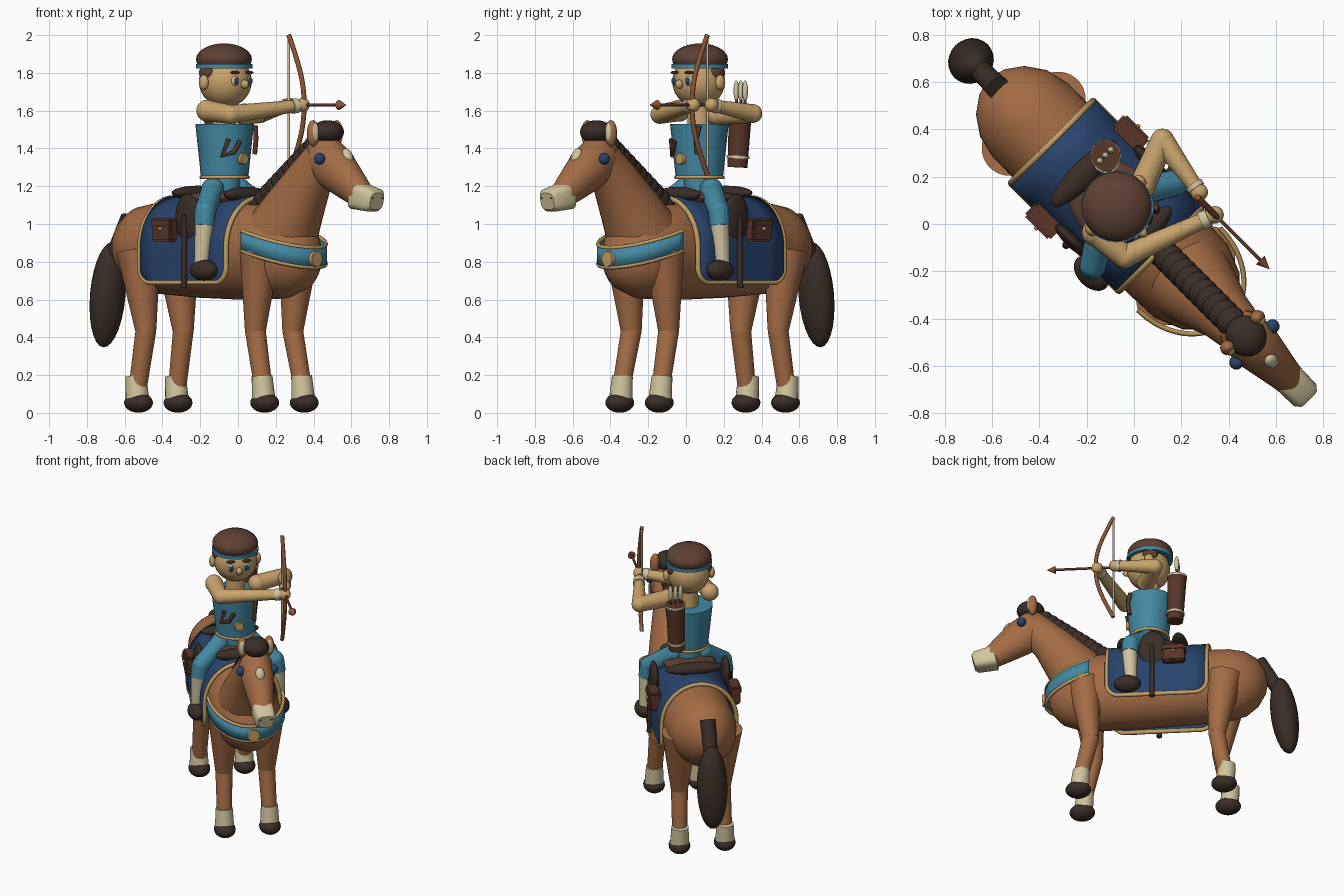
import bpy, bmesh, math
from mathutils import Vector, Matrix

if "Cube" in bpy.data.objects:
    bpy.data.objects.remove(bpy.data.objects["Cube"])

# Local frame: +x is the horse's forward, +y its left; everything is turned at the end.
COLORS = {
    "chestnut": (.37, .15, .06), "teal": (.055, .25, .36), "navy": (.022, .055, .15),
    "skin": (.58, .37, .15), "cream": (.64, .55, .34), "dark_mane": (.042, .026, .02),
    "hair_brown": (.11, .052, .032), "gold": (.54, .34, .12), "leather": (.10, .036, .021),
    "bow_wood": (.26, .09, .035)}
MATS = {}
for n, c in COLORS.items():
    MATS[n] = bpy.data.materials.new(n)
    MATS[n].diffuse_color = (*c, 1)


def finish(name, bm, mat, matrix=Matrix()):
    bmesh.ops.recalc_face_normals(bm, faces=bm.faces)
    me = bpy.data.meshes.new(name)
    bm.to_mesh(me)
    bm.free()
    me.materials.append(MATS[mat])
    ob = bpy.data.objects.new(name, me)
    ob.matrix_basis = matrix
    bpy.context.collection.objects.link(ob)
    return ob


def ball(name, loc, rad, mat, pitch=0, yaw=0):
    bm = bmesh.new()
    bmesh.ops.create_uvsphere(bm, u_segments=24, v_segments=14, radius=1)
    r = rad if isinstance(rad, tuple) else (rad,) * 3
    bmesh.ops.scale(bm, vec=r, verts=bm.verts)
    rot = Matrix.Rotation(yaw, 4, 'Z') @ Matrix.Rotation(pitch, 4, 'Y')
    return finish(name, bm, mat, Matrix.Translation(loc) @ rot)


def limb(name, a, b, r1, r2, mat):
    a, b = Vector(a), Vector(b)
    bm = bmesh.new()
    bmesh.ops.create_cone(bm, cap_ends=True, segments=24, radius1=r1, radius2=r2, depth=(b - a).length)
    rot = (b - a).to_track_quat('Z', 'Y').to_matrix().to_4x4()
    return finish(name, bm, mat, Matrix.Translation((a + b) / 2) @ rot)


def box(name, loc, size, mat, bevel=.01):
    bm = bmesh.new()
    bmesh.ops.create_cube(bm, size=1)
    bmesh.ops.scale(bm, vec=size, verts=bm.verts)
    bmesh.ops.bevel(bm, geom=bm.edges[:], offset=bevel, segments=2, affect='EDGES')
    return finish(name, bm, mat, Matrix.Translation(loc))


def grid(name, rows, mat, thick=0, closed=False):
    bm = bmesh.new()
    vs = [[bm.verts.new(p) for p in row] for row in rows]
    m = len(rows[0])
    for r in range(len(rows) - 1):
        for i in range(m if closed else m - 1):
            j = (i + 1) % m
            bm.faces.new((vs[r][i], vs[r][j], vs[r + 1][j], vs[r + 1][i]))
    if closed:
        bm.faces.new(vs[0])
        bm.faces.new(vs[-1])
    ob = finish(name, bm, mat)
    if thick:
        mod = ob.modifiers.new("thickness", 'SOLIDIFY')
        mod.thickness, mod.offset = thick, 0
    return ob


def loft(name, secs, mat, tilt=0, power=1, n=32):
    """Oval rings (x, z, half width, half height) tilted in the side plane."""
    t, rows = math.radians(tilt), []
    sp = lambda a: math.copysign(abs(a) ** power, a)
    for x, z, ry, rz in secs:
        ang = [2 * math.pi * i / n for i in range(n)]
        rows.append([(x - math.sin(t) * rz * sp(math.sin(a)), ry * sp(math.cos(a)),
                      z + math.cos(t) * rz * sp(math.sin(a))) for a in ang])
    return grid(name, rows, mat, closed=True)


def tube(name, pts, r, mat, cyclic=False, smooth=False):
    cu = bpy.data.curves.new(name, 'CURVE')
    cu.dimensions, cu.bevel_depth, cu.bevel_resolution, cu.use_fill_caps = '3D', r, 2, True
    s = cu.splines.new('NURBS' if smooth else 'POLY')
    s.points.add(len(pts) - 1)
    for p, q in zip(s.points, pts):
        p.co = (*q, 1)
    s.use_cyclic_u = cyclic
    if smooth:
        s.use_endpoint_u, s.order_u = True, 3
    cu.materials.append(MATS[mat])
    ob = bpy.data.objects.new(name, cu)
    bpy.context.collection.objects.link(ob)
    return ob


# Horse body, neck, head, muzzle
loft("horse_body", [(-.867, .88, .01, .01), (-.85, .88, .075, .08), (-.80, .88, .145, .16),
     (-.72, .875, .2, .215), (-.62, .87, .222, .238), (-.3, .86, .225, .25), (0, .86, .225, .26),
     (.2, .855, .225, .255), (.34, .845, .22, .24), (.46, .835, .17, .19), (.53, .83, .1, .11),
     (.555, .83, .01, .01)], "chestnut")
loft("horse_neck", [(.3, .9, .2, .21), (.42, 1.08, .16, .165), (.53, 1.23, .12, .13),
     (.65, 1.36, .1, .11)], "chestnut", 53)
loft("horse_head", [(.555, 1.42, .01, .01), (.58, 1.4, .07, .08), (.64, 1.355, .105, .125),
     (.74, 1.285, .105, .12), (.85, 1.205, .083, .093), (.94, 1.14, .066, .068)], "chestnut", -36)
loft("horse_muzzle", [(.89, 1.155, .05, .055), (.9, 1.15, .07, .074), (1.02, 1.125, .066, .062),
     (1.04, 1.12, .05, .045)], "cream", -14, .6)
ball("forehead_blaze", (.82, 0, 1.36), (.025, .03, .045), "cream", -.5)
ball("forelock", (.67, 0, 1.487), (.09, .085, .062), "dark_mane")
for i in range(11):
    k = i / 10
    ball("mane_tuft", (.17 + .41 * k, 0, 1.10 + .31 * k), (.065, .064, .062), "dark_mane")
limb("tail_dock", (-.81, 0, 1.03), (-.93, 0, .83), .05, .045, "dark_mane")
ball("tail", (-.975, 0, .625), (.088, .1, .28), "dark_mane", .12)

for s in (1, -1):
    ball("horse_eye", (.72, s * .108, 1.345), .03, "navy")
    ball("nostril", (1.035, s * .036, 1.14), .012, "dark_mane")
    ball("horse_ear", (.65, s * .088, 1.48), (.032, .034, .07), "chestnut")
    ball("inner_ear", (.668, s * .09, 1.485), (.018, .022, .05), "cream")
    # Legs: thigh, shank, sock, hoof
    for part, top, knee, foot, r in (("front", .31, .27, .34, .108), ("hind", -.6, -.55, -.605, .118)):
        limb(part + "_upper_leg", (top, s * .145, .86), (knee, s * .14, .435), r, .056, "chestnut")
        ball(part + "_knee", (knee, s * .14, .435), .055, "chestnut")
        limb(part + "_lower_leg", (knee, s * .14, .435), (foot, s * .148, .12), .055, .048, "chestnut")
        limb(part + "_sock", (foot - .012, s * .148, .195), (foot, s * .148, .075), .055, .062, "cream")
        ball(part + "_hoof", (foot + .008, s * .148, .054), (.083, .07, .053), "dark_mane")

# Saddle blanket with rounded corners and piping
S, R, X0, X1 = .58, .08, -.49, .155


def blanket_point(d, x):
    a = abs(d)
    t = min(a, .4) / .4 * math.pi / 2
    return (x, math.copysign(.245 * math.sin(t), d), .87 + .268 * math.cos(t) - max(a - .4, 0))


ds = [S * math.sin(math.pi / 2 * i / 24) for i in range(-24, 25)]
inset = [R - math.sqrt(max(0, R * R - max(0, abs(d) - S + R) ** 2)) for d in ds]
grid("saddle_blanket", [[blanket_point(d, X0 + e + (X1 - X0 - 2 * e) * j / 6) for j in range(7)]
     for d, e in zip(ds, inset)], "navy", .02)
border = [blanket_point(d, X0 + e) for d, e in zip(ds, inset)]
border += [blanket_point(d, X1 - e) for d, e in reversed(list(zip(ds, inset)))]
tube("blanket_trim", border, .014, "gold", True)

# Breast strap
arc = [math.radians(-90 + 6 * i) for i in range(31)]
strap = [[(.27 + .3 * math.cos(t), .245 * math.sin(t), .912 - .09 * math.cos(t) + h)
          for t in arc] for h in (-.052, .052)]
grid("breast_strap", strap, "teal", .016)
for row in strap:
    tube("breast_strap_trim", row, .011, "gold")
limb("breast_medal", (.56, 0, .815), (.592, 0, .815), .045, .04, "gold")

# Saddle, bags, stirrups
ball("saddle_seat", (-.12, 0, 1.135), (.22, .17, .045), "hair_brown")
ball("saddle_cantle", (-.3, 0, 1.165), (.055, .19, .038), "dark_mane")
ball("saddle_pommel", (.06, 0, 1.155), (.05, .16, .042), "dark_mane")
for s in (1, -1):
    ball("saddle_flap", (-.14, s * .235, 1.03), (.09, .03, .13), "dark_mane")
    limb("stirrup_leather", (-.14, s * .262, 1.05), (-.14, s * .265, .66), .013, .017, "dark_mane")
    box("saddle_bag", (-.28, s * .26, .965), (.145, .075, .12), "leather")
    box("saddle_bag_flap", (-.28, s * .264, 1.005), (.152, .08, .05), "leather")
    ball("bag_button", (-.28, s * .304, .975), .01, "gold")
    # Rider legs
    ball("hip", (-.09, s * .1, 1.185), .06, "teal")
    limb("thigh", (-.09, s * .1, 1.18), (.0, s * .245, 1.07), .06, .056, "teal")
    ball("knee", (.0, s * .245, 1.07), .056, "teal")
    limb("breeches_shin", (.0, s * .245, 1.07), (.005, s * .258, .99), .056, .053, "teal")
    limb("stocking", (.005, s * .257, 1.0), (-.005, s * .27, .78), .05, .038, "cream")
    ball("boot", (.02, s * .275, .755), (.088, .058, .056), "dark_mane")

# Rider torso
limb("tunic", (-.1, 0, 1.245), (-.1, 0, 1.53), .125, .155, "teal")
ring = [math.radians(15 * i) for i in range(24)]
tube("tunic_hem", [(-.1 + .124 * math.cos(a), .124 * math.sin(a), 1.247) for a in ring], .01, "gold", True)
limb("waist", (-.1, 0, 1.16), (-.1, 0, 1.25), .08, .08, "teal")
limb("tunic_medal", (.03, 0, 1.345), (.05, 0, 1.345), .032, .028, "gold")
tube("front_strap", [(.02, -.09, 1.45), (-.01, -.11, 1.36), (.035, -.065, 1.38), (.05, -.035, 1.44)], .013, "leather")
tube("side_strap", [(.015, .115, 1.52), (.03, .105, 1.45), (.02, .105, 1.37)], .013, "leather")
limb("rider_neck", (-.1, 0, 1.5), (-.1, 0, 1.66), .065, .06, "skin")

# Rider head
ball("rider_head", (-.095, 0, 1.755), (.14, .14, .138), "skin")
ball("hair_cap", (-.105, 0, 1.872), (.148, .148, .084), "hair_brown")
limb("headband", (-.102, 0, 1.823), (-.102, 0, 1.846), .15, .15, "teal")
ball("nose", (.05, 0, 1.74), (.024, .02, .024), "skin")
for s in (1, -1):
    ball("ear", (-.11, s * .147, 1.75), (.03, .022, .04), "skin")
    ball("sideburn", (-.115, s * .122, 1.80), (.05, .026, .04), "hair_brown")
    ball("eye_white", (.028, s * .05, 1.757), (.016, .024, .026), "cream")
    ball("iris", (.04, s * .052, 1.757), (.009, .015, .018), "navy")
    ball("eyebrow", (.03, s * .052, 1.802), (.014, .03, .009), "dark_mane")

# Arms: right hand holds the bow, left hand the string
V, Z = .27, 1.63
for side, sh, el, hand in (("right", (-.09, -.14, 1.6), (.07, -.125, 1.58), (.215, V, Z)),
                           ("left", (-.09, .14, 1.58), (-.165, .335, 1.585), (.1, .29, Z))):
    w = Vector(el).lerp(Vector(hand), .85)
    c = Vector(el).lerp(Vector(hand), .93)
    ball(side + "_shoulder", sh, .058, "skin")
    limb(side + "_upper_arm", sh, el, .056, .05, "skin")
    ball(side + "_elbow", el, .05, "skin")
    limb(side + "_forearm", el, hand, .049, .03, "skin")
    limb(side + "_cuff", w, c, .04, .038, "cream")
    ball(side + "_hand", hand, .037, "skin")

# Bow, string, arrow
tube("bow", [(.11, V, 2.0), (.17, V, 1.88), (.225, V, 1.72), (.225, V, 1.54), (.17, V, 1.38),
             (.11, V, 1.26)], .013, "bow_wood", smooth=True)
tube("bow_string", [(.11, V, 1.265), (.11, V, 1.995)], .007, "cream")
limb("arrow_shaft", (.08, V, Z), (.5, V, Z), .008, .008, "leather")
limb("arrow_head", (.485, V, Z), (.54, V, Z), .026, .001, "bow_wood")

# Quiver on the back
q0, q1 = Vector((-.275, .11, 1.3)), Vector((-.29, .12, 1.63))
limb("quiver", q0, q1, .053, .062, "leather")
for k in (.14, .95):
    p = q0.lerp(q1, k)
    limb("quiver_band", p, p + (q1 - q0) * .045, .06 + .005 * k, .06 + .005 * k, "cream")
for i in (-1, 0, 1):
    limb("spare_arrow", (-.29, .12 + i * .033, 1.5), (-.29, .12 + i * .033, 1.7), .008, .008, "leather")
    ball("arrow_fletching", (-.29, .12 + i * .033, 1.705), (.015, .015, .055), "cream")

# Smooth shading, then turn the whole group
turn = Matrix.Rotation(math.radians(-45), 4, 'Z')
for ob in bpy.context.collection.objects:
    ob.matrix_basis = turn @ ob.matrix_basis
    if ob.type == 'MESH':
        ob.select_set(True)
        bpy.context.view_layer.objects.active = ob
bpy.ops.object.shade_smooth_by_angle(angle=math.radians(40))

for m in bpy.data.materials:
    if m.users and not m.is_grease_pencil:
        m.use_nodes = True
        m.node_tree.nodes["Principled BSDF"].inputs["Base Color"].default_value = m.diffuse_color
